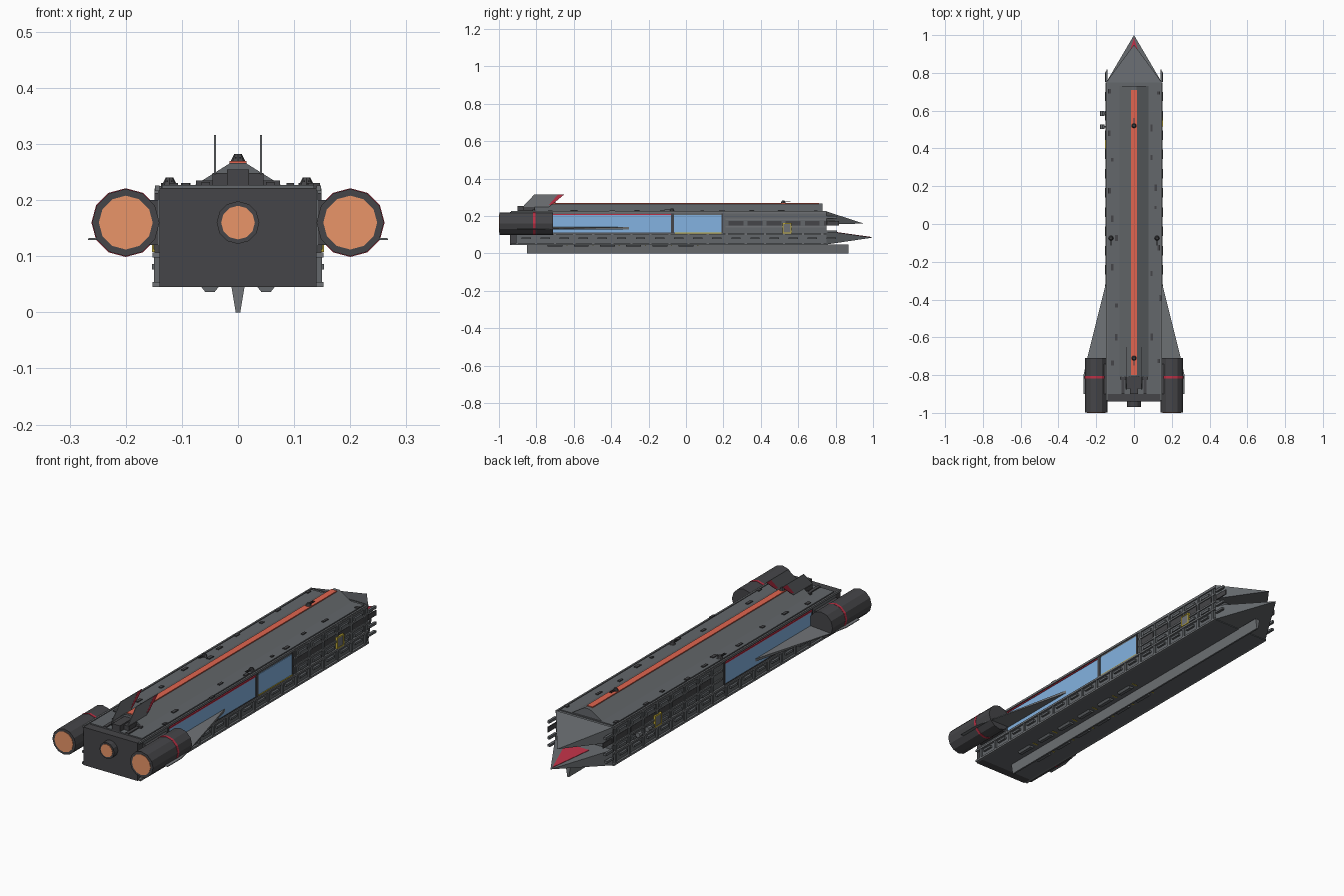
import bpy, bmesh, math, random
from mathutils import Matrix, Vector

if "Cube" in bpy.data.objects:
    bpy.data.objects.remove(bpy.data.objects["Cube"])

random.seed(4)


def material(name, r, g, b):
    m = bpy.data.materials.new(name)
    m.diffuse_color = (r, g, b, 1)
    m.use_nodes = True
    m.node_tree.nodes["Principled BSDF"].inputs["Base Color"].default_value = m.diffuse_color
    return m


HULL = material("hull_grey", 0.125, 0.135, 0.145)
TRIM = material("trim_grey", 0.16, 0.17, 0.18)
DARK = material("dark_grey", 0.06, 0.06, 0.065)
GLOW = material("engine_orange", 0.82, 0.30, 0.14)
STRIPE = material("stripe_orange", 0.75, 0.13, 0.08)
RED = material("red", 0.5, 0.03, 0.06)
BLUE = material("window_blue", 0.23, 0.45, 0.75)
YELLOW = material("yellow", 0.55, 0.42, 0.04)


def finish(name, bm, mat):
    bmesh.ops.recalc_face_normals(bm, faces=bm.faces)
    me = bpy.data.meshes.new(name)
    bm.to_mesh(me)
    bm.free()
    me.materials.append(mat)
    ob = bpy.data.objects.new(name, me)
    bpy.context.collection.objects.link(ob)
    return ob


def solid(name, pts, mat):
    """Convex solid wrapped around a few corner points."""
    bm = bmesh.new()
    for p in pts:
        bm.verts.new(p)
    bmesh.ops.convex_hull(bm, input=bm.verts)
    bmesh.ops.dissolve_limit(bm, angle_limit=0.01, verts=bm.verts, edges=bm.edges)
    return finish(name, bm, mat)


def boxes(name, spans, mat):
    """One object made of boxes given as (x0, x1, y0, y1, z0, z1)."""
    bm = bmesh.new()
    for x0, x1, y0, y1, z0, z1 in spans:
        mid = Vector(((x0 + x1) / 2, (y0 + y1) / 2, (z0 + z1) / 2))
        size = (abs(x1 - x0), y1 - y0, z1 - z0)
        bmesh.ops.create_cube(bm, size=1, matrix=Matrix.Translation(mid) @ Matrix.Diagonal((*size, 1)))
    return finish(name, bm, mat)


def tube(name, x, z, r, y0, y1, mat, sides=12):
    bm = bmesh.new()
    m = Matrix.Translation((x, (y0 + y1) / 2, z)) @ Matrix.Rotation(math.pi / 2, 4, 'X')
    bmesh.ops.create_cone(bm, cap_ends=True, segments=sides, radius1=r, radius2=r, depth=y1 - y0, matrix=m)
    return finish(name, bm, mat)


def extrude_y(profile, y0, y1):
    return [(x, y, z) for x, z in profile for y in (y0, y1)]


# Main body, stern block and top deck
boxes("hull", [(-0.143, 0.143, -0.90, 0.75, 0.045, 0.222)], HULL)
boxes("stern_block", [(-0.14, 0.14, -0.94, -0.90, 0.045, 0.222)], DARK)
boxes("top_deck", [(-0.135, 0.135, -0.90, 0.735, 0.222, 0.227)], HULL)
solid("roof_ridge", extrude_y([(-0.08, 0.225), (0.08, 0.225), (0.014, 0.266), (-0.014, 0.266)], -0.81, 0.73), HULL)
boxes("ridge_stripe", [(-0.015, 0.015, -0.80, 0.71, 0.262, 0.270)], STRIPE)
solid("keel", extrude_y([(-0.012, 0.048), (0.012, 0.048), (0.004, 0), (-0.004, 0)], -0.85, 0.87), TRIM)

# Split nose: upper and lower jaws
W = 0.147
for name, z0, z1, tip in (("upper_jaw", 0.155, 0.225, (0, 0.95, 0.16)), ("lower_jaw", 0.048, 0.12, (0, 1.0, 0.085))):
    solid(name, [(x, 0.75, z) for x in (-W, W) for z in (z0, z1)] + [tip], HULL)


def jaw_z(y):
    return 0.12 - 0.035 * (y - 0.75) / 0.25


solid("nose_marking", [(x, y, jaw_z(y) + d) for x, y in ((-0.06, 0.8), (0.06, 0.8), (0, 0.985)) for d in (0, 0.002)], RED)

# Engines, glowing nozzles and wings
for s, side in ((-1, "left"), (1, "right")):
    tube(side + "_engine", s * 0.2, 0.16, 0.06, -0.998, -0.71, DARK)
    tube(side + "_engine_glow", s * 0.2, 0.16, 0.048, -1.0, -0.99, GLOW)
    tube(side + "_engine_band", s * 0.2, 0.16, 0.0612, -0.817, -0.805, RED)
    boxes(side + "_engine_mount", [(s * 0.135, s * 0.165, -0.9, -0.74, 0.12, 0.2)], DARK)
    root = [(s * 0.14, y, z) for y in (-0.28, -0.9) for z in (0.129, 0.142)]
    tips = [(s * x, y, z) for x, y in ((0.25, -0.72), (0.267, -0.8), (0.267, -0.9)) for z in (0.129, 0.132)]
    solid(side + "_wing", root + tips, TRIM)
tube("centre_engine", 0, 0.16, 0.038, -0.968, -0.93, DARK)
tube("centre_engine_glow", 0, 0.16, 0.03, -0.97, -0.96, GLOW)

# Swept tail fins with red leading edges
for s, side in ((-1, "left"), (1, "right")):
    def fin(name, prof, t, mat):
        solid(side + name, [(s * 0.041 + d, y, z) for y, z in prof for d in (-t, t)], mat)
    fin("_tail_fin", [(-0.875, 0.247), (-0.81, 0.316), (-0.65, 0.316), (-0.735, 0.247)], 0.0015, TRIM)
    fin("_fin_edge", [(-0.685, 0.314), (-0.65, 0.316), (-0.715, 0.262), (-0.735, 0.258)], 0.002, RED)

# Stern machinery on the deck
boxes("stern_machinery", [(-0.075, 0.075, -0.822, -0.808, 0.225, 0.235), (-0.045, 0.045, -0.87, -0.81, 0.225, 0.248),
                          (-0.02, 0.02, -0.90, -0.81, 0.225, 0.255), (0.05, 0.065, -0.90, -0.82, 0.225, 0.232),
                          (-0.065, -0.05, -0.90, -0.82, 0.225, 0.232)], DARK)

# Side rails and ribs; windows interrupt the upper rows
rails, ribs, recesses = [], [], []
for s, front in ((-1, -0.06), (1, 0.21)):
    for z in (0.045, 0.098):
        rails.append((s * 0.14, s * 0.152, -0.935, 0.75, z, z + 0.009))
    for z in (0.138, 0.178, 0.213):
        rails.append((s * 0.14, s * 0.149, front, 0.75, z, z + 0.008))
    rails.append((s * 0.14, s * 0.148, -0.935, 0.75, 0.216, 0.226))
    for i in range(17):
        y = -0.91 + i * 0.102
        ribs.append((s * 0.14, s * 0.150, y, y + 0.012, 0.05, 0.1))
        ribs.append((s * 0.14, s * 0.153, y + 0.03, y + 0.08, 0.076, 0.086))
        if y > front:
            ribs.append((s * 0.14, s * 0.148, y, y + 0.012, 0.1, 0.216))
            recesses.append((s * 0.14, s * 0.1445, y + 0.015, y + 0.095, 0.15, 0.174))
            for z in (0.112, 0.187):
                ribs.append((s * 0.14, s * 0.151, y + 0.03, y + 0.085, z, z + 0.012))
boxes("side_rails", rails, TRIM)
boxes("side_ribs", ribs, HULL)
boxes("side_recesses", recesses, DARK)

# Windows and their frames
panes, frames = [], []
for s, y0, y1 in ((-1, -0.72, -0.08), (1, -0.72, -0.08), (1, -0.065, 0.19)):
    panes.append((s * 0.14, s * 0.146, y0, y1, 0.11, 0.206))
    for y in (y0 - 0.006, y1):
        frames.append((s * 0.14, s * 0.149, y, y + 0.008, 0.107, 0.213))
    frames.append((s * 0.14, s * 0.148, y0, y1, 0.106, 0.111))
boxes("windows", panes, BLUE)
boxes("window_frames", frames, DARK)
boxes("window_top_trim", [(s * 0.14, s * 0.149, -0.72, -0.08, 0.205, 0.211) for s in (-1, 1)], RED)
boxes("window_sill_light", [(0.14, 0.149, -0.06, 0.19, 0.108, 0.112)], YELLOW)

# Yellow hatch outlines
hatch = []
for s, y in ((-1, 0.42), (1, 0.54)):
    a, b, x0, x1 = y - 0.025, y + 0.025, s * 0.14, s * 0.1535
    hatch += [(x0, x1, a, b, 0.108, 0.113), (x0, x1, a, b, 0.157, 0.162),
              (x0, x1, a, a + 0.005, 0.108, 0.162), (x0, x1, b - 0.005, b, 0.108, 0.162)]
boxes("hatch_outline", hatch, YELLOW)
boxes("hatch_door", [(s * 0.14, s * 0.1515, y - 0.02, y + 0.02, 0.113, 0.157) for s, y in ((-1, 0.42), (1, 0.54))], TRIM)

# Sensor pods on the left flank
for i, y in enumerate((0.515, 0.585)):
    boxes(f"sensor_arm_{i}", [(-0.165, -0.14, y - 0.005, y + 0.005, 0.13, 0.14)], DARK)
    tube(f"sensor_pod_{i}", -0.168, 0.135, 0.012, y - 0.012, y + 0.012, TRIM, 8)

# Small deck blocks scattered along both edges
blocks = []
for s in (-1, 1):
    for i in range(10):
        x = s * random.choice((0.093, 0.115, 0.13, 0.141))
        y = -0.72 + i * 0.155 + random.uniform(-0.04, 0.04)
        w, l = random.uniform(0.005, 0.009), random.uniform(0.008, 0.018)
        blocks.append((x - w, x + w, y - l, y + l, 0.22, 0.231))
boxes("deck_blocks", blocks, DARK)

# Twin-barrel turrets
for i, (x, y, z, d) in enumerate(((0, 0.52, 0.268, 1), (0, -0.71, 0.268, -1), (-0.122, -0.075, 0.226, -1), (0.122, -0.075, 0.226, -1))):
    bm = bmesh.new()
    bmesh.ops.create_cone(bm, cap_ends=True, segments=8, radius1=0.014, radius2=0.007, depth=0.014,
                          matrix=Matrix.Translation((x, y, z + 0.007)))
    finish(f"turret_{i}", bm, DARK)
    boxes(f"turret_barrels_{i}", [(x + o - 0.0015, x + o + 0.0015, min(y, y + d * 0.04), max(y, y + d * 0.04), z + 0.006, z + 0.009)
                                  for o in (-0.004, 0.004)], DARK)

# Belly pods with yellow lights
lights = []
for s in (-1, 1):
    for i in range(6):
        y, x = -0.74 + i * 0.14, s * 0.05
        solid(f"belly_pod_{i}_{'left' if s < 0 else 'right'}",
              extrude_y([(x - 0.016, 0.046), (x + 0.016, 0.046), (x + 0.008, 0.036), (x - 0.008, 0.036)], y, y + 0.08), HULL)
        lights.append((x - 0.014, x + 0.014, y + 0.1, y + 0.106, 0.043, 0.046))
boxes("belly_lights", lights, YELLOW)
